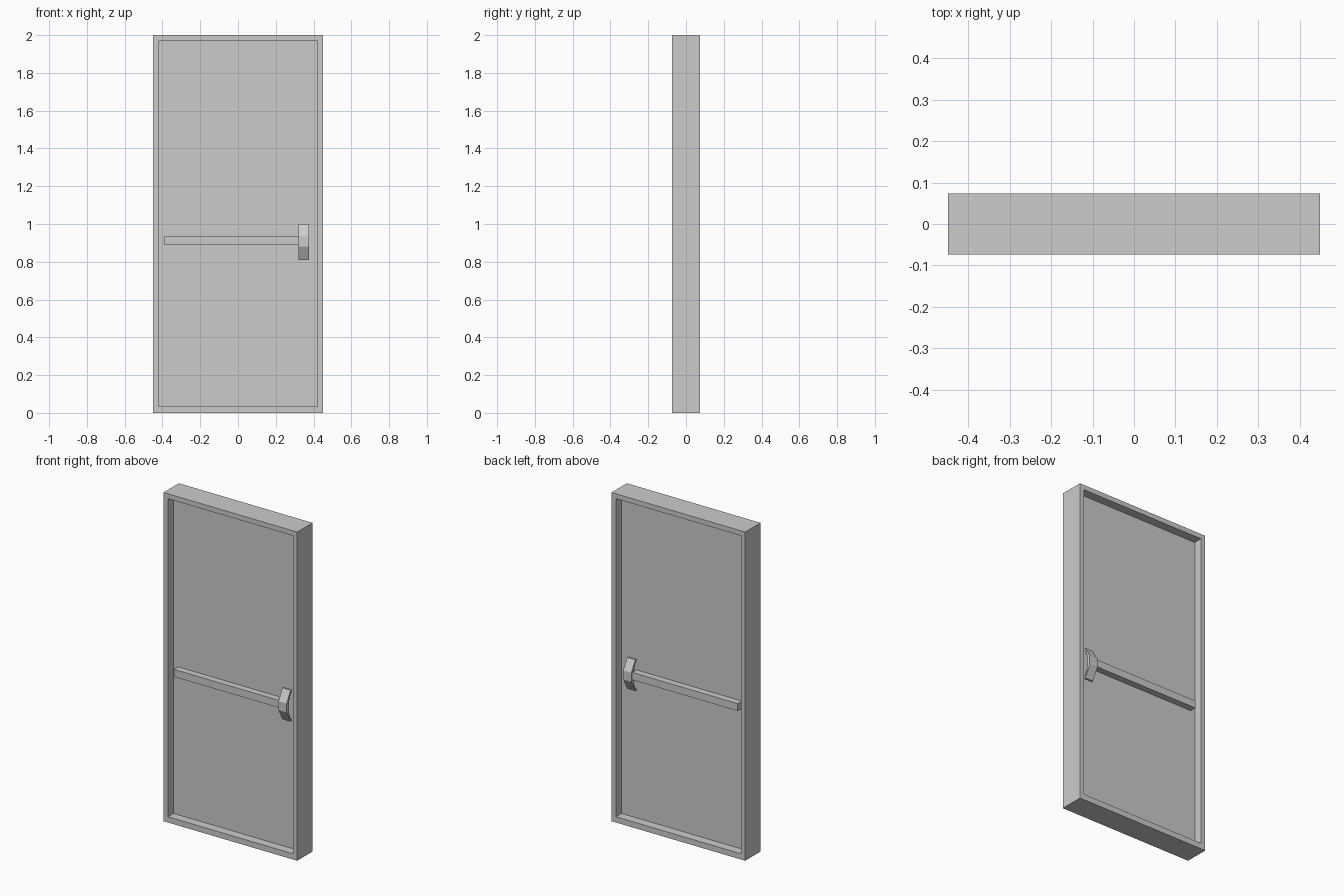
import bpy, bmesh, math

if "Cube" in bpy.data.objects:
    bpy.data.objects.remove(bpy.data.objects["Cube"])

PANEL_Y = 0.02


def new_object(name, bm):
    bmesh.ops.recalc_face_normals(bm, faces=bm.faces[:])
    mesh = bpy.data.meshes.new(name)
    bm.to_mesh(mesh)
    bm.free()
    ob = bpy.data.objects.new(name, mesh)
    bpy.context.collection.objects.link(ob)
    return ob


def box(name, x0, x1, y0, y1, z0, z1):
    bm = bmesh.new()
    bmesh.ops.create_cube(bm, size=1)
    for v in bm.verts:
        v.co = (x1 if v.co.x > 0 else x0,
                y1 if v.co.y > 0 else y0,
                z1 if v.co.z > 0 else z0)
    return new_object(name, bm)


def ring(name, outer, inner, half_depth):
    """Rectangular frame from (x, z0, z1) outer and inner outlines."""
    bm = bmesh.new()
    loops = []
    for y in (-half_depth, half_depth):
        for x, z0, z1 in (outer, inner):
            loops.append([bm.verts.new((px, y, pz)) for px, pz in
                          ((-x, z0), (x, z0), (x, z1), (-x, z1))])
    fo, fi, bo, bi = loops
    for a, b in ((fo, fi), (fi, bi), (bi, bo), (bo, fo)):
        for i in range(4):
            j = (i + 1) % 4
            bm.faces.new((a[i], a[j], b[j], b[i]))
    return new_object(name, bm)


def latch_head(name, side):
    """Faceted bracket with an arched underside, extruded along x."""
    outer = [(0.02, 0.81), (0.03, 0.81), (0.068, 0.88),
             (0.068, 0.935), (0.03, 1.0), (0.02, 1.0)]
    arch = []
    for i in range(9):
        t = math.pi * i / 8
        arch.append((PANEL_Y + 0.028 * math.sin(t), 0.905 + 0.085 * math.cos(t)))
    bm = bmesh.new()
    verts = [bm.verts.new((0.32, side * y, z)) for y, z in outer + arch]
    face = bm.faces.new(verts)
    out = bmesh.ops.extrude_face_region(bm, geom=[face])
    moved = [g for g in out["geom"] if isinstance(g, bmesh.types.BMVert)]
    bmesh.ops.translate(bm, vec=(0.055, 0, 0), verts=moved)
    return new_object(name, bm)


# Frame and door leaf
ring("door_frame", (0.45, 0, 2), (0.42, 0.035, 1.97), 0.0735)
box("door_panel", -0.42, 0.42, -PANEL_Y, PANEL_Y, 0.035, 1.97)

# Push bar and latch head on both faces
for label, side in (("front", -1), ("back", 1)):
    ys = sorted((side * PANEL_Y, side * 0.06))
    box(label + "_push_bar", -0.39, 0.32, ys[0], ys[1], 0.89, 0.935)
    latch_head(label + "_latch_head", side)
